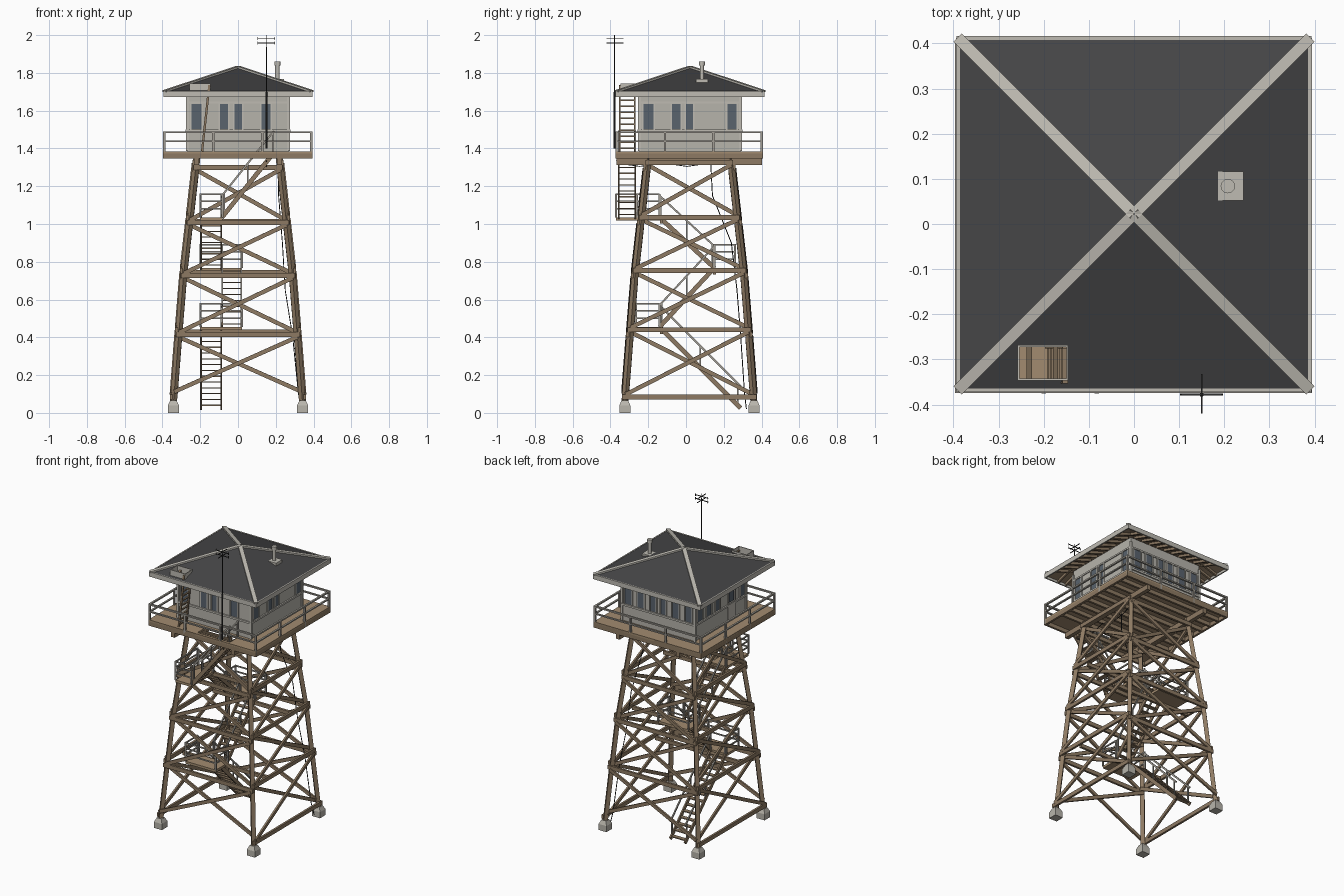
import bpy, bmesh, math
from mathutils import Vector, Matrix

if "Cube" in bpy.data.objects:
    bpy.data.objects.remove(bpy.data.objects["Cube"])

def mat(name, r, g, b):
    m = bpy.data.materials.new(name)
    m.diffuse_color = (r, g, b, 1)
    m.use_nodes = True
    m.node_tree.nodes["Principled BSDF"].inputs["Base Color"].default_value = m.diffuse_color
    return m

WOOD = mat("weathered timber", .27, .195, .125)
DECK = mat("deck boards", .36, .26, .16)
WALL = mat("painted wall", .47, .455, .41)
TRIM = mat("pale trim", .52, .50, .45)
ROOF = mat("dark roofing", .06, .06, .062)
GLASS = mat("window glass", .10, .125, .155)
RAIL = mat("grey rail", .36, .34, .30)
STONE = mat("concrete", .48, .46, .41)
DARK = mat("dark metal", .03, .03, .03)
CY = .018   # tower centre in y

class Part:
    """Collects boxes and beams into one named object."""
    def __init__(self, name, *mats):
        self.name, self.mats, self.bm = name, mats, bmesh.new()
    def box(self, a, b):
        a, b = Vector(a), Vector(b)
        s = b - a
        bmesh.ops.create_cube(self.bm, size=1, matrix=Matrix.Translation((a + b) / 2) @ Matrix.Diagonal((*s, 1)))
    def beam(self, p, q, w, h):
        p, q = Vector(p), Vector(q)
        d = (q - p).normalized()
        side = d.cross(Vector((0, 0, 1)))
        side = side.normalized() if side.length > 1e-3 else Vector((0, 1, 0))
        up = side.cross(d)
        rot = Matrix((d, side, up)).transposed().to_4x4()
        bmesh.ops.create_cube(self.bm, size=1, matrix=Matrix.Translation((p + q) / 2) @ rot
                              @ Matrix.Diagonal(((q - p).length, w, h, 1)))
    def cyl(self, p, r1, r2, h, n=12):
        bmesh.ops.create_cone(self.bm, cap_ends=True, segments=n, radius1=r1, radius2=r2, depth=h,
                              matrix=Matrix.Translation((p[0], p[1], p[2] + h / 2)))
    def done(self):
        me = bpy.data.meshes.new(self.name)
        self.bm.to_mesh(me)
        ob = bpy.data.objects.new(self.name, me)
        for m in self.mats:
            me.materials.append(m)
        bpy.context.collection.objects.link(ob)
        return ob

# tower legs, slightly bowed
PROFILE = [(.05, .342), (.42, .313), (.74, .287), (1.02, .255), (1.345, .218)]
def half(z):
    for (z0, h0), (z1, h1) in zip(PROFILE, PROFILE[1:]):
        if z <= z1:
            return h0 + (h1 - h0) * (z - z0) / (z1 - z0)
    return PROFILE[-1][1]

legs, feet = Part("legs", WOOD), Part("footings", STONE)
for sx in (-1, 1):
    for sy in (-1, 1):
        for (z0, h0), (z1, h1) in zip(PROFILE, PROFILE[1:]):
            legs.beam((sx * h0, CY + sy * h0, z0), (sx * h1, CY + sy * h1, z1 + .004), .026, .026)
        x, y = sx * .342, CY + sy * .342
        feet.box((x - .029, y - .029, 0), (x + .029, y + .029, .04))
        bmesh.ops.create_cone(feet.bm, cap_ends=True, segments=4, radius1=.041, radius2=.024, depth=.026,
                              matrix=Matrix.Translation((x, y, .053)) @ Matrix.Rotation(math.pi / 4, 4, 'Z'))
legs.done(); feet.done()

# horizontal girts and cross braces on the four faces
girts, braces = Part("girts", WOOD), Part("cross_braces", WOOD)
FRONT, SIDE = [.10, .414, .727, 1.008, 1.30], [.085, .44, .753, 1.035, 1.325]
def face_pt(axis, s, u, z, off):
    h = half(z)
    a, b = u * h, s * (h + off)
    return (a, CY + b, z) if axis == 0 else (b, CY + a, z)
for axis, levels in ((0, FRONT), (1, SIDE)):
    for s in (-1, 1):
        for i, z in enumerate(levels):
            if i or axis:
                girts.beam(face_pt(axis, s, -1.05, z, .014), face_pt(axis, s, 1.05, z, .014), .014, .026)
        for z0, z1 in zip(levels, levels[1:]):
            for u, off in ((1, .017), (-1, -.012)):
                braces.beam(face_pt(axis, s, -u, z0 + .012, off), face_pt(axis, s, u, z1 - .012, off), .012, .022)
for z, y in ((.43, -.13), (.745, .15), (1.015, -.13)):
    girts.beam((-half(z), y, z), (half(z), y, z), .016, .024)
girts.done(); braces.done()

# deck with stair opening, joists and carrying beams
X0, X1, Y0, Y1 = -.397, .394, -.374, .407
hx0, hx1, hy0, hy1 = -.05, .19, -.355, -.262
deck = Part("deck_boards", DECK)
for a, b in (((X0, Y0), (hx0, Y1)), ((hx1, Y0), (X1, Y1)), ((hx0, hy1), (hx1, Y1)), ((hx0, Y0), (hx1, hy0))):
    deck.box((*a, 1.372), (*b, 1.385))
deck.done()
frame = Part("deck_frame", WOOD)
for y in (Y0, Y1 - .014):
    frame.box((X0, y, 1.346), (X1, y + .014, 1.384))
for x in (X0, X1 - .014):
    frame.box((x, Y0, 1.346), (x + .014, Y1, 1.384))
for i in range(1, 10):
    y = Y0 + (Y1 - Y0) * i / 10
    if not hy0 < y < hy1:
        frame.box((X0, y - .007, 1.347), (X1, y + .007, 1.373))
for x in (-.22, .22):
    frame.box((x - .013, Y0 + .005, 1.313), (x + .013, Y1 - .005, 1.347))
frame.done()

# deck railing
rail = Part("deck_railing", RAIL)
for k in range(4):
    x, y = X0 + .006 + (X1 - X0 - .012) * k / 3, Y0 + .006 + (Y1 - Y0 - .012) * k / 3
    for px, py in ((x, Y0 + .006), (x, Y1 - .006), (X0 + .006, y), (X1 - .006, y)):
        rail.box((px - .006, py - .006, 1.35), (px + .006, py + .006, 1.488))
for z, t in ((1.486, .005), (1.438, .004)):
    for y in (Y0 + .006, Y1 - .006):
        rail.box((X0, y - .006, z - t), (X1, y + .006, z + t))
    for x in (X0 + .006, X1 - .006):
        rail.box((x - .006, Y0, z - t), (x + .006, Y1, z + t))
rail.done()

# stairs: flights with stringers, treads and handrails
stairs, hand = Part("stairs", WOOD), Part("stair_handrails", RAIL)
def flight(p, q, w, n):
    p, q = Vector(p), Vector(q)
    run = Vector((q.x - p.x, q.y - p.y, 0)).normalized()
    side = Vector((-run.y, run.x, 0)) * w / 2
    for s in (-1, 1):
        o = side * s
        stairs.beam(p + o, q + o, .009, .024)
        up = Vector((0, 0, .115))
        hand.beam(p + o + up, q + o + up, .008, .01)
        for t in (.04, .5, .98):
            c = p.lerp(q, t) + o
            hand.beam(c, c + up, .008, .008)
    for i in range(n):
        c = p.lerp(q, (i + .5) / n)
        stairs.beam(c - side, c + side, .028, .006)
flight((-.142, .29, .025), (-.142, -.14, .455), .108, 14)
flight((-.033, -.14, .455), (-.033, .15, .768), .1, 10)
flight((-.142, .15, .768), (-.142, -.14, 1.035), .108, 9)
flight((-.085, -.312, 1.035), (.19, -.312, 1.378), .088, 11)

# landings and their rails
land = Part("landings", DECK)
def landing(x0, x1, y0, y1, z, edges):
    land.box((x0, y0, z - .016), (x1, y1, z))
    for a, b in edges:
        for h in (.045, .085, .122):
            hand.beam((*a, z + h), (*b, z + h), .007, .008)
        for c in (a, b):
            hand.box((c[0] - .005, c[1] - .005, z), (c[0] + .005, c[1] + .005, z + .125))
landing(-.2, .022, -.265, -.14, .455, [((-.2, -.265), (.022, -.265)), ((-.2, -.265), (-.2, -.14)), ((.022, -.265), (.022, -.14))])
landing(-.2, .022, .15, .26, .768, [((-.2, .26), (.022, .26)), ((-.2, .15), (-.2, .26)), ((.022, .15), (.022, .26))])
landing(-.2, -.083, -.37, -.14, 1.035, [((-.2, -.37), (-.083, -.37)), ((-.2, -.37), (-.2, -.14)), ((-.083, -.26), (-.083, -.14))])
land.done()

# ladder from deck to roof hatch
for y in (-.35, -.272):
    stairs.beam((-.19, y, 1.385), (-.152, y, 1.735), .007, .012)
for i in range(11):
    t = (i + .5) / 11
    stairs.beam((-.19 + .038 * t, -.35, 1.385 + .35 * t), (-.19 + .038 * t, -.272, 1.385 + .35 * t), .01, .007)
stairs.done(); hand.done()

# cabin walls, window panes and trim on each side
H, CC = .268, .021
walls = Part("cabin_walls", WALL)
walls.box((-H, CC - H, 1.38), (H, CC + H, 1.71))
walls.done()
panes, trim = Part("window_panes", GLASS), Part("window_trim", TRIM)
def plate(part, k, u0, u1, z0, z1, t):
    a, b = sorted((u0, u1))
    p, q = ((a, -H - t, z0), (b, -H + .002, z1))
    n = len(part.bm.verts)
    part.box(p, q)
    part.bm.verts.ensure_lookup_table()
    bmesh.ops.transform(part.bm, verts=part.bm.verts[n:],
                        matrix=Matrix.Translation((0, CC, 0)) @ Matrix.Rotation(k * math.pi / 2, 4, 'Z'))
WINDOWS = [(-.25, -.188), (-.1, -.048), (-.022, .025), (.12, .175)]
SIDEWIN = [(-.25, -.19), (-.1, -.045), (-.025, .02), (.195, .25)]
BACKWIN = [(-.25, -.19), (-.155, -.1), (-.06, -.012), (.015, .06), (.1, .155), (.195, .25)]
DOORWIN = [(-.25, -.19), (-.155, -.1), (-.06, -.01), (.2, .25)]
for k, wins in enumerate((WINDOWS, SIDEWIN, BACKWIN, DOORWIN)):
    for a, b in wins:
        plate(panes, k, a, b, 1.503, 1.635, .003)
        for u in (a, b):
            plate(trim, k, u - .004, u + .004, 1.497, 1.641, .007)
    plate(trim, k, -H - .006, H + .006, 1.487, 1.499, .009)
    plate(trim, k, -H, H, 1.638, 1.648, .006)
    for u in (-H, H):
        plate(trim, k, u - .008, u + .008, 1.386, 1.68, .006)
# door on the left side
plate(panes, 3, .09, .135, 1.51, 1.61, .005)
for a, b, z0, z1 in ((.072, .08, 1.387, 1.64), (.145, .153, 1.387, 1.64), (.08, .145, 1.387, 1.505)):
    plate(trim, 3, a, b, z0, z1, .006)
panes.done(); trim.done()

# hip roof shell with a hatch cut through the front eave
RY, R = .022, .39
roof = Part("hip_roof", ROOF, WOOD)
rings = []
for z in (0, -.014):
    ring = [roof.bm.verts.new((sx * R, RY + sy * R, 1.7 + z)) for sx, sy in ((-1, -1), (1, -1), (1, 1), (-1, 1))]
    rings.append((ring, roof.bm.verts.new((0, RY, 1.83 + z))))
(t, ta), (b, ba) = rings
for i in range(4):
    j = (i + 1) % 4
    roof.bm.faces.new((t[i], t[j], ta))
    roof.bm.faces.new((b[j], b[i], ba)).material_index = 1
    roof.bm.faces.new((b[i], b[j], t[j], t[i]))
roof_ob = roof.done()
cut = Part("hatch_cutter", WOOD)
cut.box((-.255, -.343, 1.6), (-.149, -.272, 1.9))
cut_ob = cut.done()
cut_ob.hide_render = True
cut_ob.hide_viewport = True
mod = roof_ob.modifiers.new("hatch", 'BOOLEAN')
mod.object, mod.operation, mod.solver = cut_ob, 'DIFFERENCE', 'EXACT'

# hatch curb, fascia and hip caps
rt = Part("roof_trim", TRIM)
for a, c in (((-.258, -.347), (-.146, -.342)), ((-.258, -.273), (-.146, -.268)),
             ((-.258, -.347), (-.254, -.268)), ((-.150, -.347), (-.146, -.268))):
    rt.box((*a, 1.705), (*c, 1.745))
for s in (-1, 1):
    rt.box((-R - .003, RY + s * R - .004, 1.672), (R + .003, RY + s * R + .004, 1.703))
    rt.box((s * R - .004, RY - R, 1.672), (s * R + .004, RY + R, 1.703))
    for s2 in (-1, 1):
        rt.beam((s * R, RY + s2 * R, 1.703), (0, RY, 1.832), .026, .01)
rt.done()

# rafter tails under the eaves
raf = Part("rafter_tails", WOOD)
for i in range(-5, 6):
    u = i * .058
    for s in (-1, 1):
        raf.beam((u, RY + s * .385, 1.681), (u, RY + s * .262, 1.722), .012, .018)
        raf.beam((s * .385, RY + u, 1.681), (s * .262, RY + u, 1.722), .012, .018)
raf.done()

# stove pipe
pipe = Part("stove_pipe", TRIM)
pipe.box((.177, .052, 1.735), (.243, .116, 1.768))
pipe.cyl((.208, .084, 1.76), .011, .011, .085)
pipe.cyl((.208, .084, 1.84), .016, .016, .02)
bpy.context.view_layer.objects.active = pipe.done()

# antenna mast with crossed elements
ant = Part("antenna", DARK)
ant.cyl((.15, -.378, 1.4), .005, .005, .3, 8)
ant.cyl((.15, -.378, 1.7), .003, .002, .3, 8)
for z in (1.958, 1.983):
    ant.beam((.102, -.378, z), (.197, -.378, z), .004, .004)
    ant.beam((.15, -.42, z), (.15, -.332, z), .004, .004)
    for d in (-.045, .045):
        ant.beam((.15 + d, -.378, z - .008), (.15 + d, -.378, z + .008), .003, .003)
ant.done()

# ground wire and slack cable below the deck
def wire(name, pts):
    cu = bpy.data.curves.new(name, 'CURVE')
    cu.dimensions, cu.bevel_depth, cu.bevel_resolution = '3D', .0025, 1
    sp = cu.splines.new('POLY')
    sp.points.add(len(pts) - 1)
    for p, c in zip(sp.points, pts):
        p.co = (*c, 1)
    cu.materials.append(DARK)
    bpy.context.collection.objects.link(bpy.data.objects.new(name, cu))
wire("ground_wire", [(.21, .13, 1.345), (.215, .14, 1.15), (.235, .24, .9), (.25, .27, .65), (.29, .29, .4), (.32, .31, .1), (.335, .32, .02)])
wire("slack_cable", [(.15, -.37 + i * .0625, 1.335 - .03 * abs(math.sin(i * math.pi / 4))) for i in range(9)])
